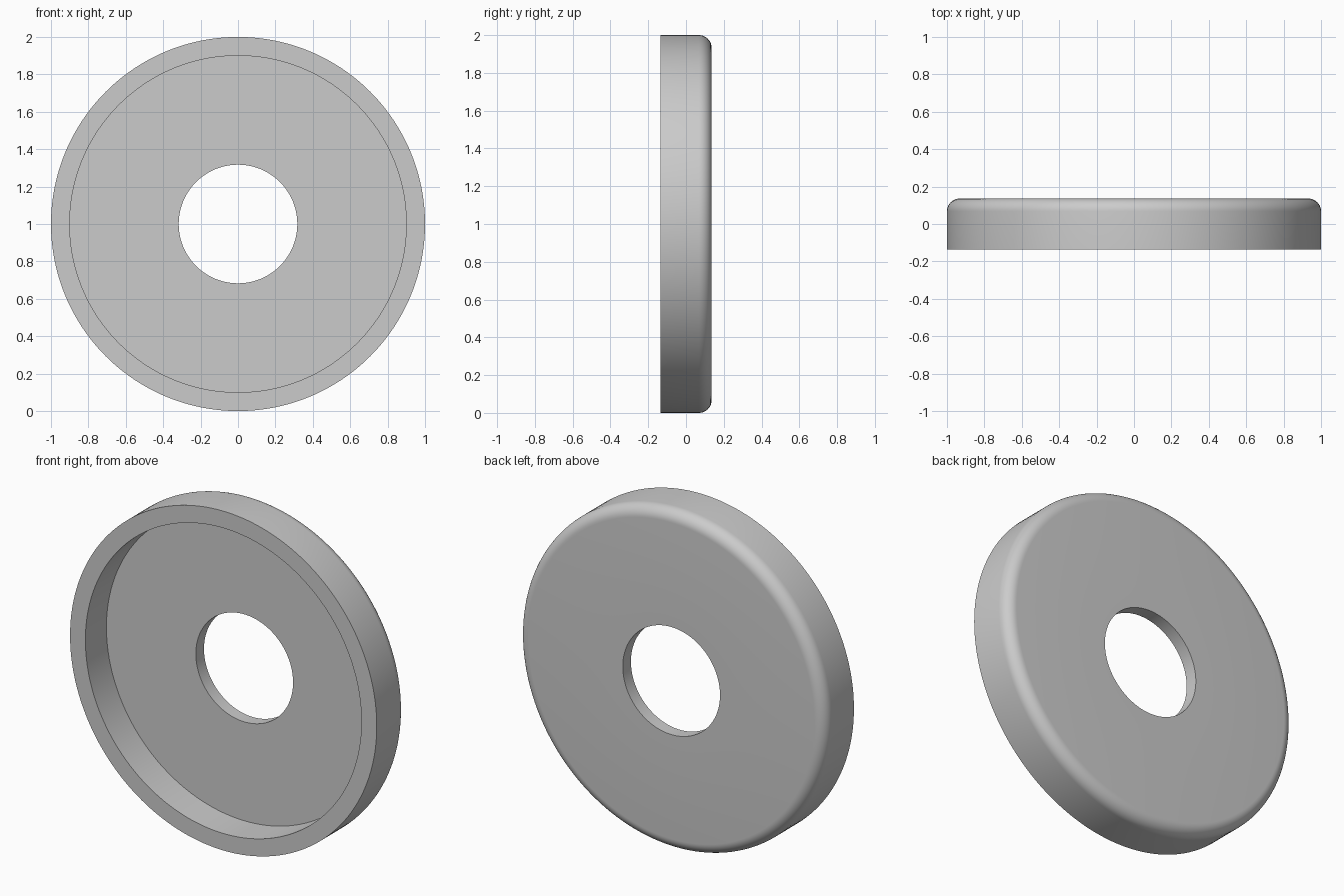
import bpy, bmesh, math
from mathutils import Vector, Matrix

if "Cube" in bpy.data.objects:
    bpy.data.objects.remove(bpy.data.objects["Cube"])

R, HOLE, RECESS = 1.0, 0.317, 0.9
FRONT, BACK, FLOOR = -0.136, 0.136, 0.06
FILLET, SIDES = 0.068, 192

# Half cross-section as (radius, y): hole, recess floor, rim, outer wall, rounded back edge
profile = [(HOLE, BACK), (HOLE, FLOOR), (RECESS, FLOOR), (RECESS, FRONT), (R, FRONT)]
for i in range(11):
    a = math.pi / 2 * i / 10
    profile.append((R - FILLET + FILLET * math.cos(a), BACK - FILLET + FILLET * math.sin(a)))

# Revolve the section around the y axis
bm = bmesh.new()
verts = [bm.verts.new((r, y, 0)) for r, y in profile]
edges = [bm.edges.new((verts[i], verts[(i + 1) % len(verts)])) for i in range(len(verts))]
bmesh.ops.spin(bm, geom=verts + edges, cent=(0, 0, 0), axis=(0, 1, 0),
               angle=2 * math.pi, steps=SIDES, use_merge=True)
bmesh.ops.remove_doubles(bm, verts=bm.verts, dist=1e-5)
bmesh.ops.recalc_face_normals(bm, faces=bm.faces)
bmesh.ops.translate(bm, verts=bm.verts, vec=(0, 0, R))

mesh = bpy.data.meshes.new("recessed_washer")
bm.to_mesh(mesh)
bm.free()
washer = bpy.data.objects.new("recessed_washer", mesh)
bpy.context.collection.objects.link(washer)

# Smooth curves, crisp corners
bpy.context.view_layer.objects.active = washer
washer.select_set(True)
bpy.ops.object.shade_smooth_by_angle(angle=math.radians(30))
